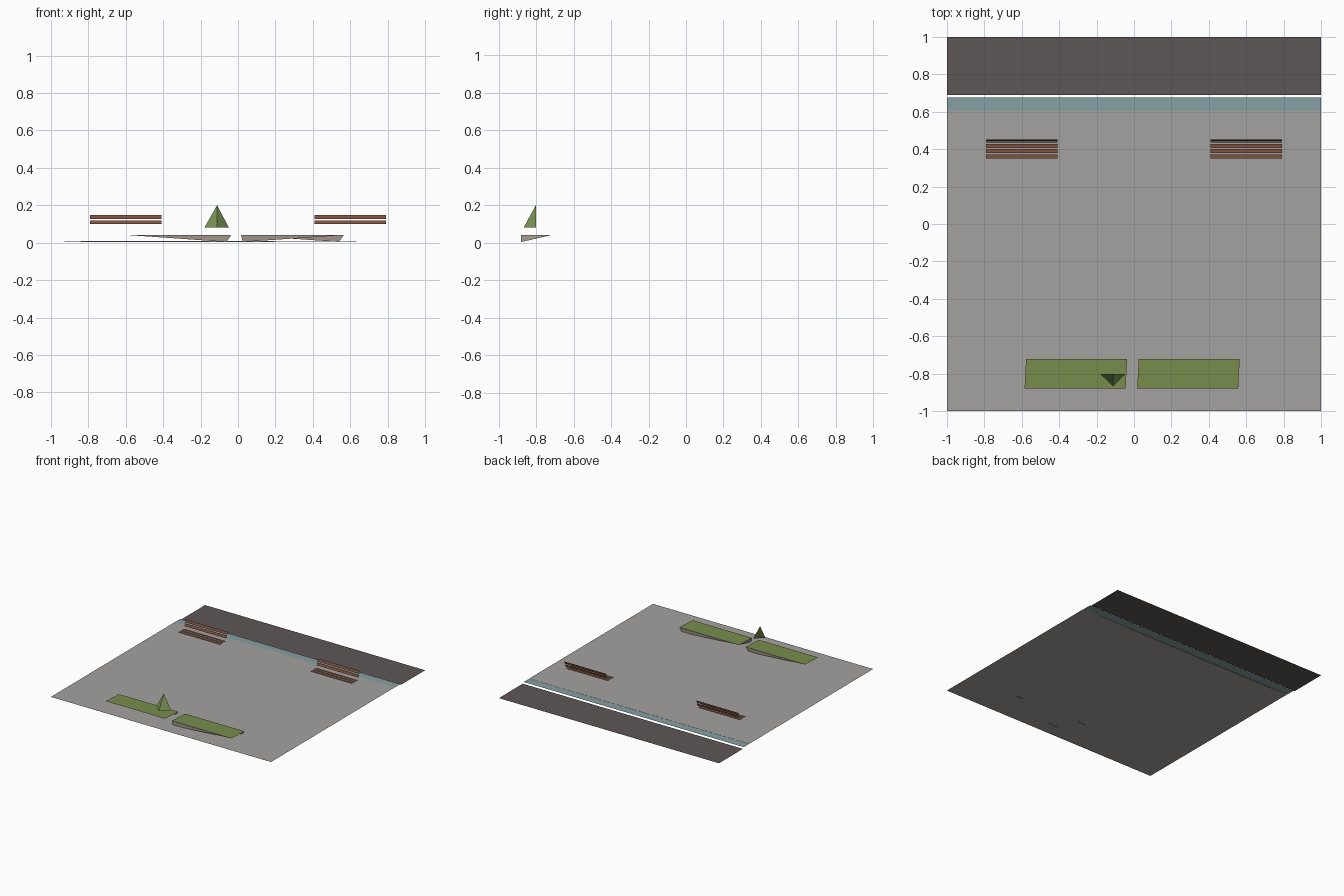
import bpy

if "Cube" in bpy.data.objects:
    bpy.data.objects.remove(bpy.data.objects["Cube"])


def material(name, r, g, b):
    def lin(c):
        c /= 255
        return c / 12.92 if c <= 0.04045 else ((c + 0.055) / 1.055) ** 2.4
    m = bpy.data.materials.new(name)
    m.diffuse_color = (lin(r), lin(g), lin(b), 1)
    m.use_nodes = True
    m.node_tree.nodes["Principled BSDF"].inputs["Base Color"].default_value = m.diffuse_color
    return m


PAVING = material("paving grey", 165, 162, 160)
ROAD = material("asphalt", 94, 86, 86)
GUTTER = material("gutter teal", 134, 160, 162)
WOOD = material("bench wood", 128, 82, 64)
GRASS = material("grass green", 120, 140, 76)
SHRUB = material("shrub green", 124, 148, 84)
STONE = material("planter stone", 158, 146, 134)


def mesh(name, verts, faces, mats, indices=None):
    me = bpy.data.meshes.new(name)
    me.from_pydata(verts, [], faces)
    for m in mats:
        me.materials.append(m)
    for i, p in enumerate(me.polygons):
        p.material_index = indices[i] if indices else 0
    ob = bpy.data.objects.new(name, me)
    bpy.context.collection.objects.link(ob)
    return ob


def sheet(name, x0, x1, y0, y1, z0, z1, mat):
    """Flat strip along x; z0 at its front edge, z1 at its back edge."""
    return mesh(name, [(x0, y0, z0), (x1, y0, z0), (x1, y1, z1), (x0, y1, z1)],
                [(0, 1, 2, 3)], [mat])


# Ground strips: raised paving, gutter, lower road
sheet("paving", -1, 1, -1, 0.607, 0.01, 0.01, PAVING)
sheet("gutter", -1, 1, 0.607, 0.677, 0.009, 0.009, GUTTER)
sheet("road", -1, 1, 0.69, 1, 0, 0, ROAD)
# Thin curb wedge under the paving edge
mesh("curb", [(-1, 0.604, 0.01), (1, 0.604, 0.01), (-0.15, 0.604, 0.003), (-0.77, 0.604, 0.003)],
     [(3, 2, 1, 0)], [PAVING])

# Two slatted benches: three seat slats and two leaning back slats each
for side, cx in (("left", -0.6), ("right", 0.6)):
    a, b = cx - 0.19, cx + 0.19
    for i in range(3):
        y = 0.35 + i * 0.0285
        sheet(f"{side}_bench_seat_slat_{i}", a, b, y, y + 0.022, 0.08, 0.08, WOOD)
    for i in range(2):
        y, z = 0.435 + i * 0.009, 0.099 + i * 0.028
        sheet(f"{side}_bench_back_slat_{i}", a, b, y, y + 0.007, z, z + 0.021, WOOD)


# Grass beds with tapering stone wedges below the rim
def planter(name, x, front_wall):
    w, h = 0.54, 0.04
    v = [(x - 0.008, -0.88, h), (x + w - 0.008, -0.88, h),
         (x + w, -0.722, h), (x, -0.722, h),
         (x + w - 0.025, -0.724, 0.004), (x, -0.88, 0.004)]
    faces = [(0, 1, 2, 3), (3, 2, 4)]
    if front_wall:
        faces += [(0, 5, 1), (3, 5, 0)]
    mesh(name, v, faces, [GRASS, STONE], [0] + [1] * (len(faces) - 1))


planter("left_planter", -0.577, False)
planter("right_planter", 0.025, True)

# Pointed shrub: the two front faces of a pyramid
mesh("shrub", [(-0.18, -0.802, 0.08), (-0.112, -0.867, 0.08), (-0.048, -0.802, 0.08), (-0.112, -0.802, 0.2)],
     [(0, 1, 3), (1, 2, 3)], [SHRUB])
